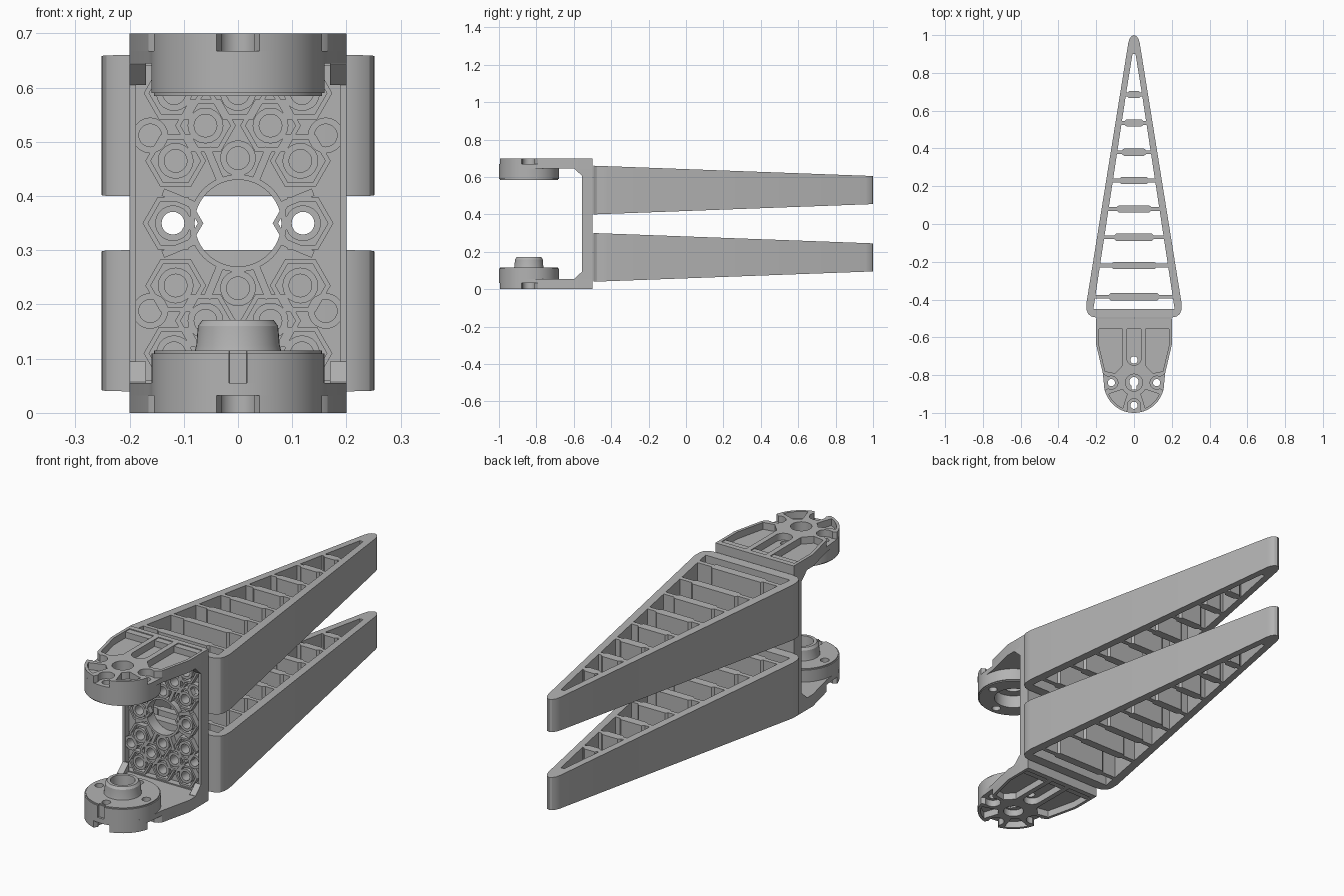
import bpy, bmesh
from math import sin, cos, pi, radians, hypot

if "Cube" in bpy.data.objects:
    bpy.data.objects.remove(bpy.data.objects["Cube"])

mat = bpy.data.materials.new("plain grey")
mat.use_nodes = True
GREY = (0.45, 0.45, 0.45, 1)
mat.diffuse_color = GREY
mat.node_tree.nodes["Principled BSDF"].inputs["Base Color"].default_value = GREY

TOP = 0.70          # overall height
MID = TOP / 2
HUB = -0.84         # y of the pivot axis
SCREW_R = 0.12      # screw circle radius


def finish(name, bm, smooth=True):
    bmesh.ops.remove_doubles(bm, verts=bm.verts, dist=0.0002)
    bmesh.ops.recalc_face_normals(bm, faces=bm.faces)
    me = bpy.data.meshes.new(name)
    bm.to_mesh(me)
    bm.free()
    me.materials.append(mat)
    ob = bpy.data.objects.new(name, me)
    bpy.context.collection.objects.link(ob)
    if smooth:
        bpy.ops.object.select_all(action='DESELECT')
        ob.select_set(True)
        bpy.context.view_layer.objects.active = ob
        bpy.ops.object.shade_smooth_by_angle(angle=radians(30))
    return ob


def sheet(name, loops, lo, hi, place=lambda x, y, z: (x, y, z)):
    """Flat sheet from closed loops (inner loops are holes), then placed."""
    cu = bpy.data.curves.new(name + "_outline", 'CURVE')
    cu.dimensions, cu.fill_mode, cu.extrude = '2D', 'BOTH', (hi - lo) / 2
    for loop in loops:
        sp = cu.splines.new('POLY')
        sp.points.add(len(loop) - 1)
        for p, (x, y) in zip(sp.points, loop):
            p.co = (x, y, 0, 1)
        sp.use_cyclic_u = True
    tmp = bpy.data.objects.new(name + "_outline", cu)
    bpy.context.collection.objects.link(tmp)
    dg = bpy.context.evaluated_depsgraph_get()
    me = bpy.data.meshes.new_from_object(tmp.evaluated_get(dg))
    bm = bmesh.new()
    bm.from_mesh(me)
    for v in bm.verts:
        v.co = place(v.co.x, v.co.y, v.co.z + (lo + hi) / 2)
    bpy.data.objects.remove(tmp)
    bpy.data.curves.remove(cu)
    bpy.data.meshes.remove(me)
    return finish(name, bm)


def arc(cx, cy, r, a0=0, a1=360, n=32):
    full = a1 - a0 == 360
    steps = n if full else n - 1
    return [(cx + r * cos(radians(a0 + (a1 - a0) * i / steps)),
             cy + r * sin(radians(a0 + (a1 - a0) * i / steps))) for i in range(n)]


def mirror_x(half):
    """Close a right-hand half outline by mirroring it across x = 0."""
    return half + [(-x, y) for x, y in reversed(half) if abs(x) > 1e-6]


def flip(on):
    return (lambda x, y, z: (x, y, TOP - z)) if on else (lambda x, y, z: (x, y, z))


# ---- Fingers: tapered frames with ladder ribs ----
def inner_x(y):
    return 0.215 - 0.205 * (y + 0.45) / 1.35


outer = mirror_x([(0.2, -0.495), (0.225, -0.49), (0.243, -0.476), (0.251, -0.455), (0.252, -0.42),
                  (0.03, 0.96), (0.024, 0.98), (0.013, 0.995), (0, 1)])
ribs = [-0.385, -0.22, -0.07, 0.08, 0.23, 0.38, 0.535, 0.685]


def rib_edge(y, side):
    """Left-to-right rib edge, thicker across its middle."""
    w = inner_x(y)
    thin, thick = y + side * 0.010, y + side * 0.019
    m = w * 0.6
    return [(-inner_x(thin), thin), (-m - 0.01, thin), (-m, thick),
            (m, thick), (m + 0.01, thin), (inner_x(thin), thin)]


edges_low = [[(-0.215, -0.45), (0.215, -0.45)]] + [rib_edge(y, 1) for y in ribs]
edges_high = [rib_edge(y, -1) for y in ribs] + [[(-0.008, 0.9), (0.008, 0.9)]]
cells = [a + b[::-1] for a, b in zip(edges_low, edges_high)]

for name, zc in (("lower_finger", 0.17), ("upper_finger", 0.53)):
    sheet(name, [outer] + cells, -1, 1,
          lambda x, y, z: (x, y, zc + z * (0.13 - 0.055 * (y + 0.49) / 1.49)))


# ---- Bracket arms, one above and one below ----
def radial(a, r, t):
    a = radians(a)
    return (r * cos(a) - t * sin(a), HUB + r * sin(a) + t * cos(a))


def notch(a):
    """Open U-shaped screw seat in the rim, at angle a."""
    bowl = [(SCREW_R + 0.035 * cos(radians(b)), 0.035 * sin(radians(b)))
            for b in range(300, 59, -20)]
    return [radial(a, r, t) for r, t in [(0.155, -0.04)] + bowl + [(0.155, 0.04)]]


def sector(a):
    return (arc(0, HUB, 0.147, a - 21, a + 21, 8) + arc(0, HUB, 0.07, a + 14, a - 14, 6))


shoulder = [(0.2, -0.5), (0.2, -0.64), (0.165, -0.79)]
plain = mirror_x(shoulder + arc(0, HUB, 0.16, 0, -90, 16))
notched = ([(-x, y) for x, y in shoulder] + notch(180) + arc(0, HUB, 0.16, 197, 253, 10)
           + notch(270) + arc(0, HUB, 0.16, 287, 343, 10) + notch(360) + shoulder[::-1])
side_pocket = [(0.062, -0.525), (0.186, -0.525), (0.186, -0.64), (0.153, -0.78),
               (0.1, -0.79), (0.062, -0.75)]
mid_pocket = [(0.038, -0.525), (-0.038, -0.525)] + arc(0, -0.71, 0.038, 180, 360, 14)
pockets = [side_pocket, [(-x, y) for x, y in side_pocket], mid_pocket, sector(225), sector(315)]
screws = [arc(*radial(a, SCREW_R, 0), 0.019, n=20) for a in (0, 90, 180, 270)]
bore = arc(0, HUB, 0.045)
keyhole = arc(0, HUB + 0.005, 0.025, -60, 240, 20) + [(-0.012, HUB - 0.035), (0.012, HUB - 0.035)]
groove = arc(0, HUB, 0.16, -84, 264, 60) + [(-0.016, HUB - 0.15), (0.016, HUB - 0.15)]

for low in (False, True):
    side = "lower" if low else "upper"
    sheet(side + "_arm_floor", [plain, keyhole if low else bore] + screws, 0.645, 0.668, flip(low))
    sheet(side + "_arm_rim", [notched, bore] + pockets, 0.668, TOP, flip(low))
    # pivot disc with a thin stepped edge
    rim = groove if low else arc(0, HUB, 0.16, n=60)
    hole = arc(0, HUB, 0.05 if low else 0.085)
    sheet(side + "_pivot_disc", [rim, hole] + screws, 0.59, 0.645, flip(low))
    lip = [(x * 0.97, HUB + (y - HUB) * 0.97) for x, y in rim]
    sheet(side + "_disc_lip", [lip, hole] + screws, 0.585, 0.59, flip(low))


# ---- Hollow boss on the lower disc ----
bm = bmesh.new()
profile = [(0.08, 0.113), (0.077, 0.125), (0.074, 0.16), (0.066, 0.171), (0.052, 0.171), (0.048, 0.113)]
vs = [bm.verts.new((r, HUB, z)) for r, z in profile]
es = [bm.edges.new((vs[i], vs[i - 1])) for i in range(len(vs))]
bmesh.ops.spin(bm, geom=vs + es, cent=(0, HUB, 0), axis=(0, 0, 1), angle=2 * pi, steps=40)
finish("pivot_boss", bm)


# ---- Back plate with through holes, bosses and a honeycomb of ribs ----
def upright(x, y, z):
    return (x, z, y)


quarter = [(0.12, 0), (0.115, 0.115), (0.06, 0.18), (0.162, 0.162), (0, 0.12), (0.118, 0.24), (0, 0.24)]
spots = sorted({(sx * x, MID + sz * z) for x, z in quarter for sx in (-1, 1) for sz in (-1, 1)})


def box_loop(x0, x1, z0, z1):
    return [(x0, z0), (x1, z0), (x1, z1), (x0, z1)]


holes = [arc(x, z, 0.021, n=20) for x, z in spots]
big_hole = arc(0, MID, 0.08, n=48)
sheet("back_plate", [box_loop(-0.2, 0.2, 0.01, TOP - 0.01), big_hole] + holes, -0.525, -0.5, upright)
sheet("plate_border", [box_loop(-0.2, 0.2, 0.004, TOP - 0.004),
                       box_loop(-0.188, 0.188, 0.06, TOP - 0.06)], -0.555, -0.525, upright)
sheet("centre_ring", [arc(0, MID, 0.09, n=48), big_hole], -0.552, -0.525, upright)
for i, ((x, z), hole) in enumerate(zip(spots, holes)):
    sheet(f"plate_boss_{i}", [arc(x, z, 0.033, n=20), hole], -0.55, -0.525, upright)
    if abs(x) < 0.15 and hypot(x, z - MID) > 0.1201 or z == MID:
        sheet(f"plate_hex_{i}", [arc(x, z, 0.056, n=6), arc(x, z, 0.046, n=6)], -0.55, -0.525, upright)

# ---- Diagonal struts tying the honeycomb to the centre ring ----
for i in range(8):
    a = 22.5 + 45 * i
    dx, dz = cos(radians(a)), sin(radians(a))
    loop = [(dx * r - dz * t, MID + dz * r + dx * t)
            for r, t in ((0.085, -0.007), (0.15, -0.007), (0.15, 0.007), (0.085, 0.007))]
    sheet(f"plate_strut_{i}", [loop], -0.55, -0.525, upright)

# ---- Corner gussets between the plate and the arms ----
for low in (False, True):
    for s in (-1, 1):
        tri = [(-0.55, 0.65), (-0.595, 0.65), (-0.595, 0.643), (-0.555, 0.605), (-0.55, 0.605)]
        sheet(f"{'lower' if low else 'upper'}_{'left' if s > 0 else 'right'}_gusset", [tri],
              0.17, 0.2, lambda x, y, z: (s * z, x, TOP - y if low else y))
